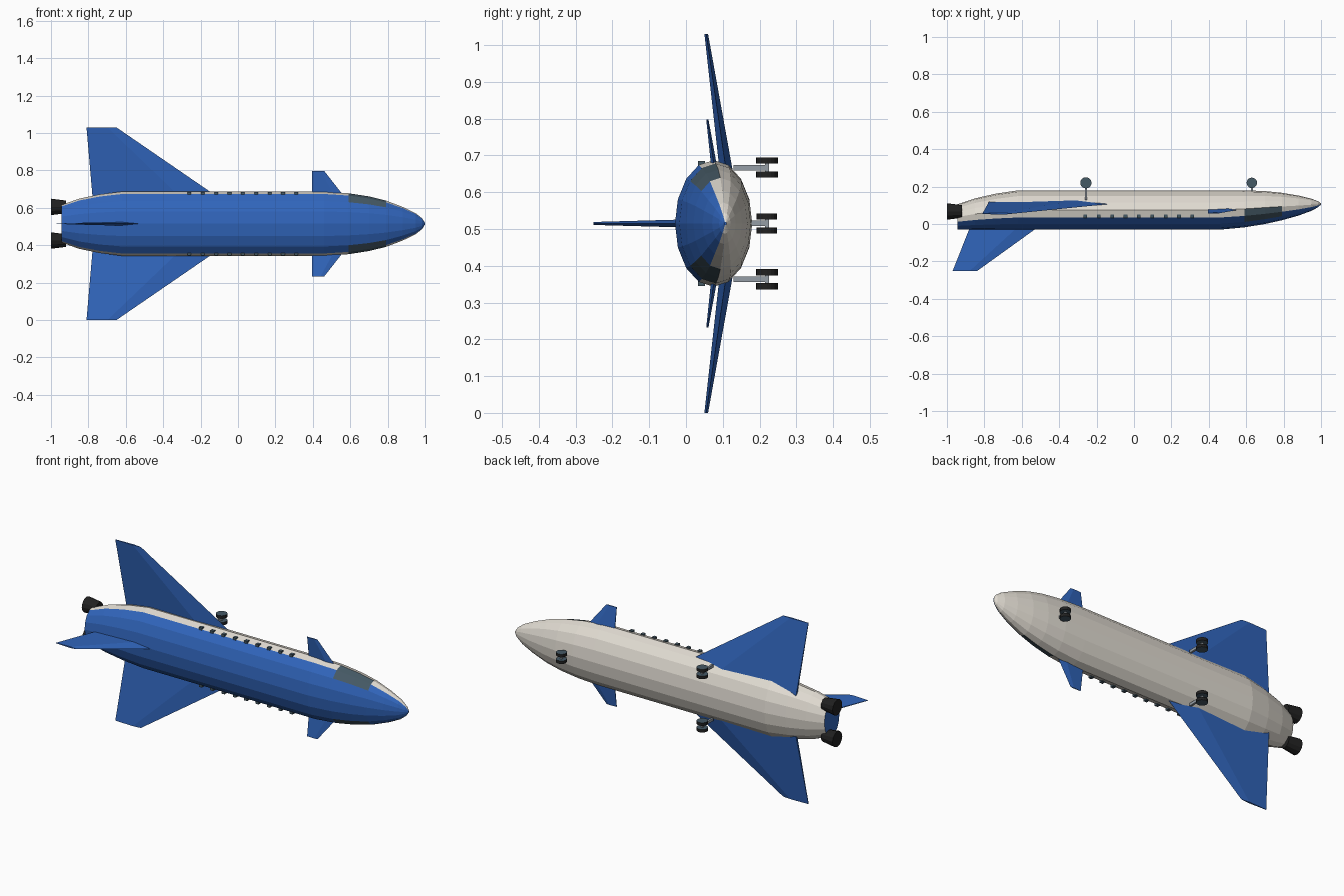
import bpy, bmesh
from math import sin, cos, tau, pi
from mathutils import Matrix, Vector

if "Cube" in bpy.data.objects:
    bpy.data.objects.remove(bpy.data.objects["Cube"])

ZC = 0.515  # height of the craft's centre line


def material(name, rgb):
    m = bpy.data.materials.new(name)
    m.diffuse_color = (*rgb, 1)
    m.use_nodes = True
    m.node_tree.nodes["Principled BSDF"].inputs["Base Color"].default_value = m.diffuse_color
    return m


BLUE = material("blue_paint", (0.03, 0.13, 0.5))
WHITE = material("white_paint", (0.76, 0.72, 0.65))
GLASS = material("dark_glass", (0.06, 0.1, 0.13))
BLACK = material("black_rubber", (0.015, 0.015, 0.015))
METAL = material("strut_metal", (0.3, 0.34, 0.38))


def finish(name, bm, *mats):
    bmesh.ops.recalc_face_normals(bm, faces=bm.faces)
    me = bpy.data.meshes.new(name)
    bm.to_mesh(me)
    bm.free()
    for m in mats:
        me.materials.append(m)
    ob = bpy.data.objects.new(name, me)
    bpy.context.collection.objects.link(ob)
    return ob


def loft(bm, rings, caps=True):
    """Skin a list of equal-length point rings; returns faces per band."""
    vs = [[bm.verts.new(p) for p in r] for r in rings]
    n = len(vs[0])
    bands = [[bm.faces.new((a[i], a[(i + 1) % n], b[(i + 1) % n], b[i])) for i in range(n)]
             for a, b in zip(vs, vs[1:])]
    if caps:
        bm.faces.new(vs[0])
        bm.faces.new(vs[-1])
    return bands


def box(name, centre, size, mat):
    bm = bmesh.new()
    bmesh.ops.create_cube(bm, size=1, matrix=Matrix.Translation(centre) @ Matrix.Diagonal((*size, 1)))
    return finish(name, bm, mat)


# Fuselage: x, upper-side y, belly y, half width
stations = [(-0.945, -0.03, 0.105, 0.1), (-0.85, -0.03, 0.137, 0.134), (-0.74, -0.03, 0.162, 0.157),
            (-0.62, -0.03, 0.18, 0.172), (0.46, -0.03, 0.18, 0.172), (0.59, -0.018, 0.18, 0.163),
            (0.70, 0.0, 0.176, 0.146), (0.79, 0.02, 0.167, 0.124), (0.88, 0.045, 0.152, 0.09),
            (0.95, 0.071, 0.135, 0.056), (0.985, 0.09, 0.121, 0.028), (1.0, 0.104, 0.11, 0.004)]
N = 16
bm = bmesh.new()
rings = []
for x, y0, y1, w in stations:
    c, h = (y0 + y1) / 2, (y1 - y0) / 2
    rings.append([(x, c - h * cos(tau * i / N), ZC + w * sin(tau * i / N)) for i in range(N)])
for k, band in enumerate(loft(bm, rings)):
    for i, f in enumerate(band):
        side = min(i, N - 1 - i)
        f.material_index = 0 if side < 3 else 1
        if k in (5, 6) and side in (2, 3):  # cockpit glazing
            f.material_index = 2
finish("fuselage", bm, BLUE, WHITE, GLASS)


def fin(name, root, tip, thick_dir):
    """Tapered wing: each end is (leading x, trailing x, y, z, half thickness)."""
    bm = bmesh.new()
    rings = []
    for le, te, y, z, t in (root, tip):
        d = Vector(thick_dir) * t
        def at(f, s):
            return Vector((le + (te - le) * f, y, z)) + d * s
        rings.append([at(0, 0), at(0.3, 1), at(1, 0.3), at(1, -0.3), at(0.3, -1)])
    loft(bm, rings)
    return finish(name, bm, BLUE)


# Wings, canards, cabin windows, engines and main gear on both sides
def wheel_pair(name, x, z, gap, r):
    for s in (-1, 1):
        bm = bmesh.new()
        bmesh.ops.create_cone(bm, cap_ends=True, segments=16, radius1=r, radius2=r, depth=0.017,
                              matrix=Matrix.Translation((x, 0.22, z + s * gap)))
        for f in bm.faces:
            f.material_index = 1 if len(f.verts) > 4 else 0
        finish(name, bm, BLACK, GLASS)
    axle = box(name + "_axle", (x, 0.22, z), (0.01, 0.01, gap * 2), METAL)


for s, tag in ((1, "left"), (-1, "right")):
    fin("wing_" + tag, (-0.06, -0.775, 0.114, ZC + s * 0.11, 0.019),
        (-0.65, -0.81, 0.055, ZC + s * 0.515, 0.005), (0, 1, 0))
    fin("canard_" + tag, (0.58, 0.395, 0.08, ZC + s * 0.13, 0.009),
        (0.46, 0.395, 0.058, ZC + s * 0.283, 0.003), (0, 1, 0))
    for i in range(9):
        box("cabin_window_" + tag, (-0.26 + 0.0715 * i, 0.042, ZC + s * 0.159), (0.019, 0.02, 0.022), GLASS)

    bm = bmesh.new()
    bmesh.ops.create_cone(bm, cap_ends=True, segments=12, radius1=0.034, radius2=0.044, depth=0.08,
                          matrix=Matrix.Translation((-0.96, 0.067, ZC + s * 0.09)) @ Matrix.Rotation(-pi / 2, 4, 'Y'))
    finish("engine_" + tag, bm, BLACK)

    z = ZC + s * 0.152
    box("main_strut_" + tag, (-0.257, 0.175, z), (0.011, 0.092, 0.015), METAL)
    wheel_pair("main_wheel_" + tag, -0.257, z, 0.019, 0.03)

# Tail fin
fin("tail_fin", (-0.49, -0.87, 0.0, ZC, 0.011), (-0.84, -0.97, -0.252, ZC, 0.004), (0, 0, 1))

# Nose gear
box("nose_strut", (0.63, 0.195, ZC), (0.011, 0.06, 0.015), METAL)
wheel_pair("nose_wheel", 0.63, ZC, 0.019, 0.028)
